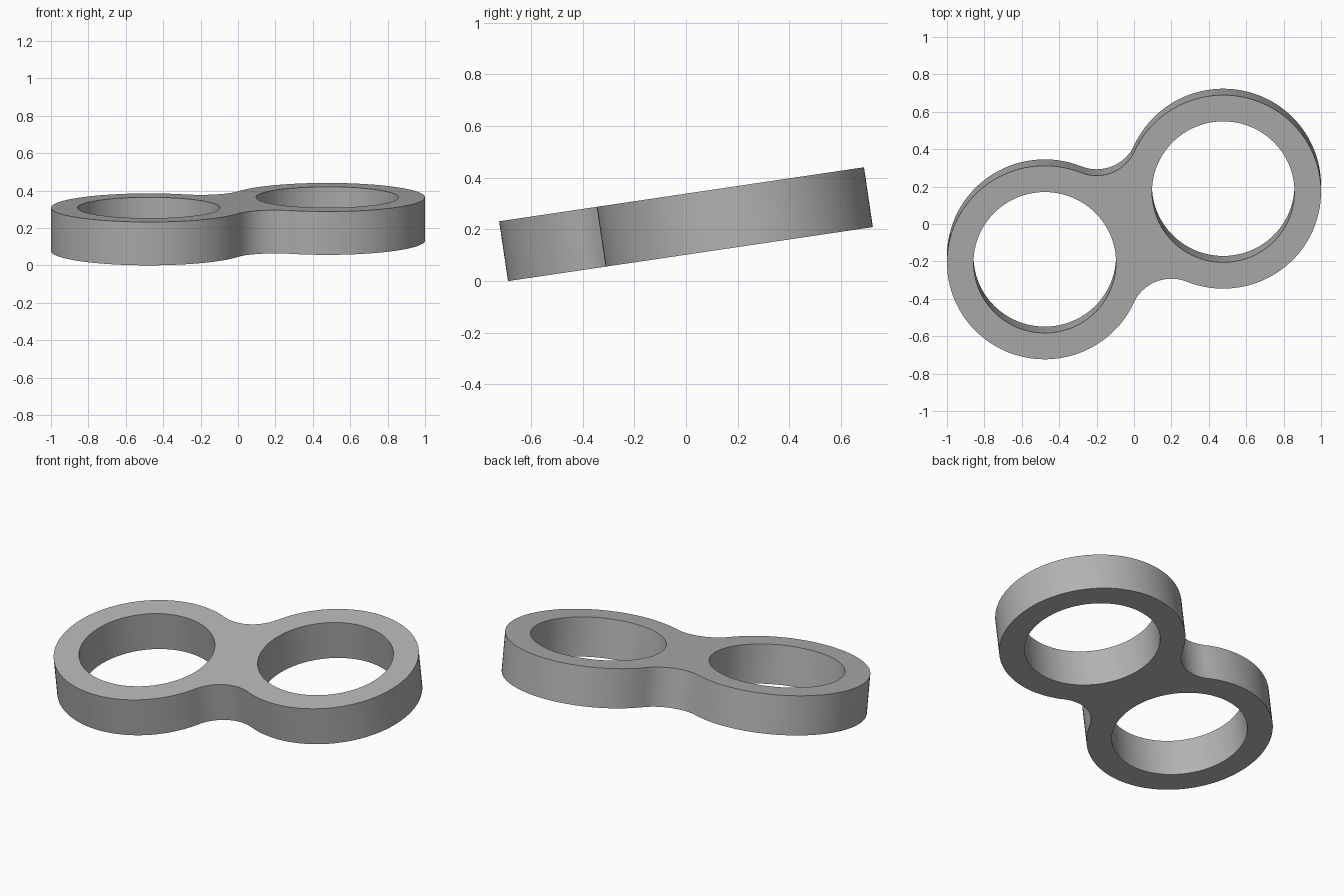
import bpy
import bmesh
from math import atan2, cos, sin, pi, radians, sqrt
from mathutils import Vector

cube = bpy.data.objects.get("Cube")
if cube:
    bpy.data.objects.remove(cube, do_unlink=True)

OUTER, HOLE, FILLET = 0.523, 0.381, 0.221
THICK = 0.234
TILT = radians(8.42)
right = Vector((0.477, 0.191))
left = -right


def angle(v):
    return atan2(v.y, v.x)


def arc(centre, radius, start, end, steps):
    """Points along an arc, without the last one."""
    angles = [start + (end - start) * i / steps for i in range(steps)]
    return [centre + Vector((cos(a), sin(a))) * radius for a in angles]


# Fillet centre: touches both outer circles
side = Vector((right.y, -right.x)).normalized()
fillet = side * sqrt((OUTER + FILLET) ** 2 - right.length_squared)

# Half of the outline, then its half-turn copy
half = arc(left, OUTER, angle(-fillet - left), angle(fillet - left) + 2 * pi, 96)
half += arc(fillet, FILLET, angle(left - fillet), angle(right - fillet), 24)
outline = half + [-p for p in half]
holes = [arc(c, HOLE, 0, 2 * pi, 96) for c in (left, right)]

# Fill the flat plate and extrude it
bm = bmesh.new()
for loop in [outline] + holes:
    verts = [bm.verts.new((p.x, p.y, -THICK / 2)) for p in loop]
    for i, v in enumerate(verts):
        bm.edges.new((verts[i - 1], v))
bmesh.ops.triangle_fill(bm, edges=bm.edges[:], use_beauty=True)
grown = bmesh.ops.extrude_face_region(bm, geom=bm.faces[:], use_keep_orig=True)
top = [g for g in grown["geom"] if isinstance(g, bmesh.types.BMVert)]
bmesh.ops.translate(bm, verts=top, vec=(0, 0, THICK))
bmesh.ops.recalc_face_normals(bm, faces=bm.faces[:])
mesh = bpy.data.meshes.new("double_ring_link")
bm.to_mesh(mesh)
bm.free()

# Plain grey material
grey = bpy.data.materials.new("grey")
grey.use_nodes = True
colour = (0.45, 0.45, 0.45, 1)
grey.diffuse_color = colour
grey.node_tree.nodes["Principled BSDF"].inputs["Base Color"].default_value = colour
mesh.materials.append(grey)

# Tilted link resting on the ground
link = bpy.data.objects.new("double_ring_link", mesh)
bpy.context.collection.objects.link(link)
link.rotation_euler.x = TILT
link.location.z = (right.y + OUTER) * sin(TILT) + THICK / 2 * cos(TILT)
bpy.ops.object.select_all(action="DESELECT")
link.select_set(True)
bpy.context.view_layer.objects.active = link
bpy.ops.object.shade_smooth_by_angle(angle=radians(30))
